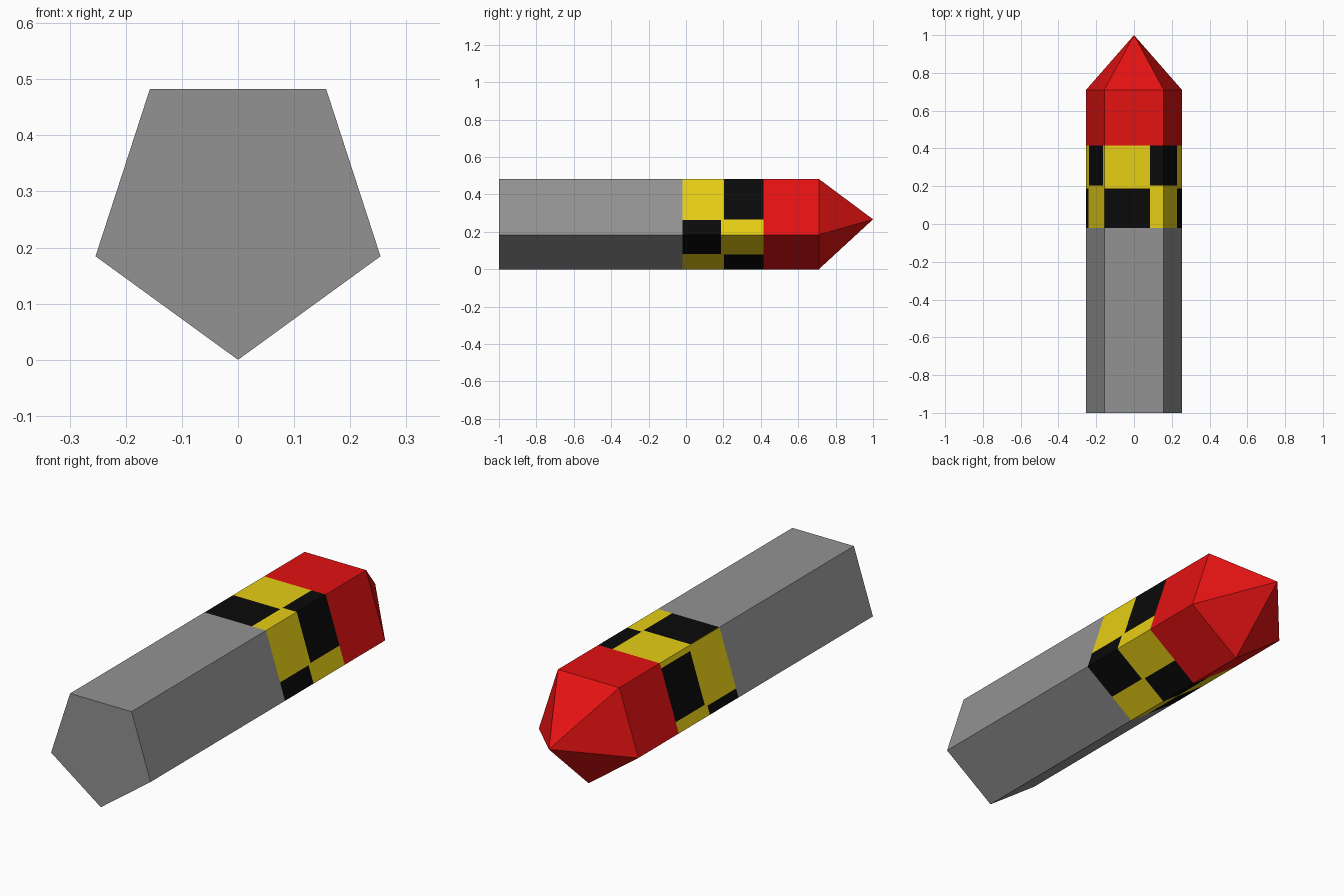
import bpy, bmesh, math

if "Cube" in bpy.data.objects:
    bpy.data.objects.remove(bpy.data.objects["Cube"])

R = 0.267                       # pentagon radius, centre height
SIDE = 2 * R * math.sin(math.pi / 5)
PERIM = 5 * SIDE


def material(name, rgb):
    m = bpy.data.materials.new(name)
    m.diffuse_color = (*rgb, 1)
    m.use_nodes = True
    m.node_tree.nodes["Principled BSDF"].inputs["Base Color"].default_value = m.diffuse_color
    return m


GREY = material("grey", (0.29, 0.29, 0.29))
YELLOW = material("yellow", (0.84, 0.65, 0.008))
BLACK = material("black", (0.003, 0.003, 0.003))
RED = material("red", (0.77, 0.006, 0.006))


def corner(i):
    a = -math.pi / 2 + i * 2 * math.pi / 5
    return R * math.cos(a), R + R * math.sin(a)


def outline(s):
    """Point at distance s round the pentagon, from the bottom corner."""
    i, t = divmod(s / SIDE, 1)
    (x0, z0), (x1, z1) = corner(i), corner(i + 1)
    return x0 + (x1 - x0) * t, z0 + (z1 - z0) * t


def sleeve(name, mats, ss, ys, rule=None, cap=False, tip=None):
    """Tube over outline stops ss and length stops ys, optional base cap and tip."""
    bm = bmesh.new()
    rings = []
    for y in ys:
        pts = [outline(s) for s in ss]
        rings.append([bm.verts.new((x, y, z)) for x, z in pts])
    n = len(ss)
    for j in range(len(ys) - 1):
        for i in range(n):
            k = (i + 1) % n
            f = bm.faces.new((rings[j][i], rings[j][k], rings[j + 1][k], rings[j + 1][i]))
            if rule:
                s_end = ss[k] if k else PERIM
                f.material_index = rule((ss[i] + s_end) / 2, (ys[j] + ys[j + 1]) / 2)
    if cap:
        bm.faces.new(rings[0])
    if tip is not None:
        apex = bm.verts.new((0, tip, R))
        for i in range(n):
            bm.faces.new((rings[-1][i], rings[-1][(i + 1) % n], apex))
    bmesh.ops.recalc_face_normals(bm, faces=bm.faces)
    # an open sleeve has no inside, so check the normals point away from the axis
    f = bm.faces[0]
    c = f.calc_center_median()
    if f.normal.x * c.x + f.normal.z * (c.z - R) < 0:
        bmesh.ops.reverse_faces(bm, faces=bm.faces)
    me = bpy.data.meshes.new(name)
    bm.to_mesh(me)
    bm.free()
    for m in mats:
        me.materials.append(m)
    ob = bpy.data.objects.new(name, me)
    bpy.context.collection.objects.link(ob)


corners = [i * SIDE for i in range(5)]

# grey shaft with closed base
sleeve("shaft", [GREY], corners, [-1, -0.02], cap=True)

# checkered band: alternating black patches in two rows
rear = [(0.136, 0.398, 0), (0.398 - 0.26, 0.396, 1), (0.70, 0.94, 1), (1.215, 1.45, 1)]
rear = [r[:2] for r in rear if r[2]]
front = [(0, 0.134), (0.40, 0.70), (0.965, 1.205), (1.455, PERIM)]


def checker(s, y):
    patches = rear if y < 0.188 else front if y > 0.204 else []
    return int(any(a < s < b for a, b in patches))


cuts = {s for p in rear + front for s in p if s < PERIM}
sleeve("checker_band", [YELLOW, BLACK], sorted(cuts | set(corners)),
       [-0.02, 0.188, 0.204, 0.415], rule=checker)

# red collar and pointed tip
sleeve("red_tip", [RED], corners, [0.415, 0.71], tip=1.0)
